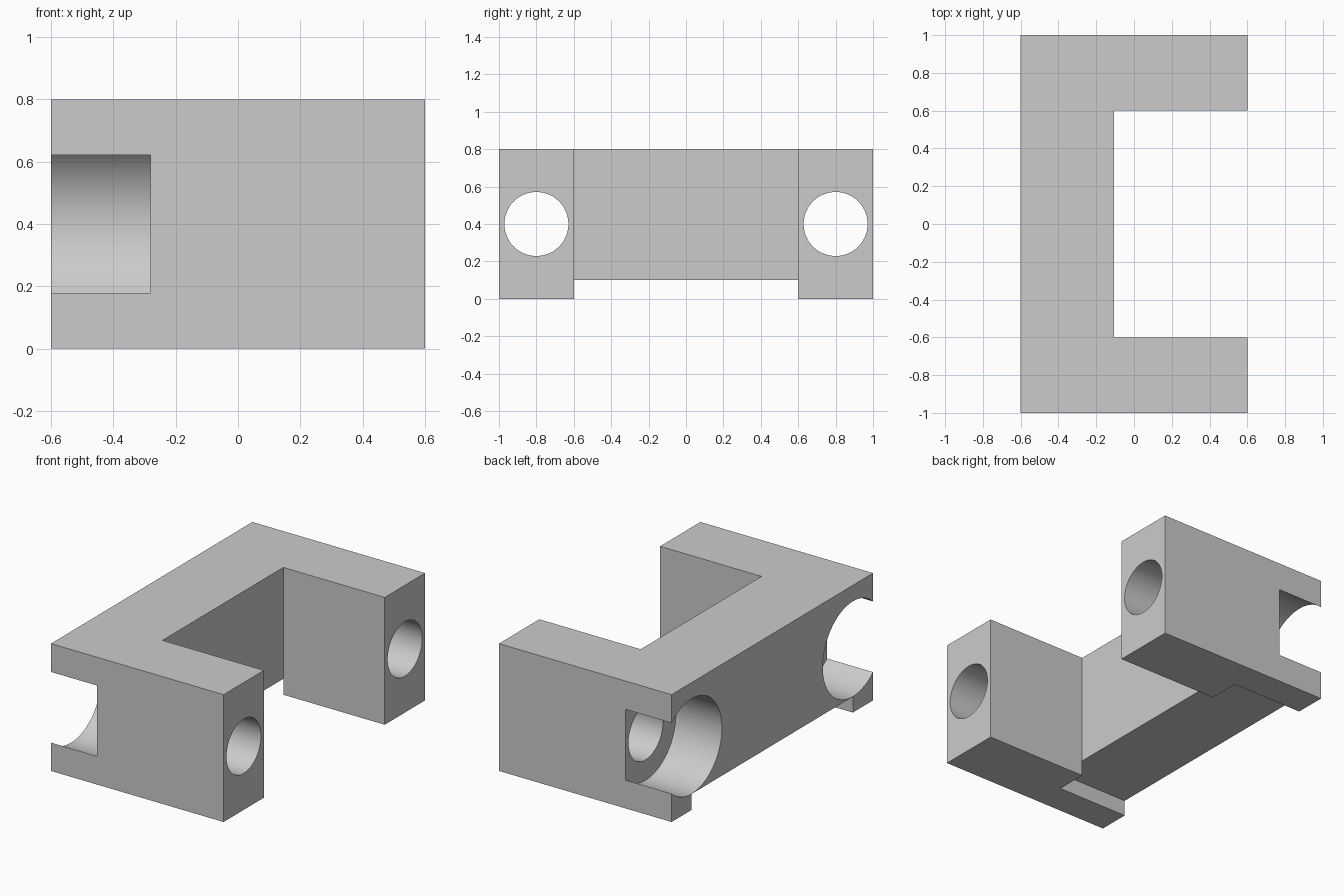
import bpy, bmesh, math
from mathutils import Matrix

if "Cube" in bpy.data.objects:
    bpy.data.objects.remove(bpy.data.objects["Cube"], do_unlink=True)

BAR_X = -0.105     # inner face of the cross bar
BORE_Z = 0.4       # height of the bolt axes
BOLT_Y = 0.8       # distance of the bolt axes from the middle

grey = bpy.data.materials.new("plain grey")
grey.use_nodes = True
grey.diffuse_color = (0.6, 0.6, 0.6, 1)
grey.node_tree.nodes["Principled BSDF"].inputs["Base Color"].default_value = (0.6, 0.6, 0.6, 1)


def finish(name, bm):
    bmesh.ops.recalc_face_normals(bm, faces=bm.faces)
    mesh = bpy.data.meshes.new(name)
    bm.to_mesh(mesh)
    bm.free()
    mesh.materials.append(grey)
    obj = bpy.data.objects.new(name, mesh)
    bpy.context.collection.objects.link(obj)
    return obj


def prism(name, outline, z0, z1):
    """Extrude a plan outline from z0 to z1."""
    bm = bmesh.new()
    face = bm.faces.new([bm.verts.new((x, y, z0)) for x, y in outline])
    top = bmesh.ops.extrude_face_region(bm, geom=[face])["geom"]
    verts = [v for v in top if isinstance(v, bmesh.types.BMVert)]
    bmesh.ops.translate(bm, verts=verts, vec=(0, 0, z1 - z0))
    return finish(name, bm)


def bore(name, radius, x0, x1, y):
    """Cylinder along x."""
    bm = bmesh.new()
    place = Matrix.Translation(((x0 + x1) / 2, y, BORE_Z)) @ Matrix.Rotation(math.pi / 2, 4, "Y")
    bmesh.ops.create_cone(bm, cap_ends=True, segments=96, radius1=radius,
                          radius2=radius, depth=x1 - x0, matrix=place)
    return finish(name, bm)


def cut(target, cutter):
    cutter.hide_render = True
    mod = target.modifiers.new("cut", "BOOLEAN")
    mod.operation = "DIFFERENCE"
    mod.solver = "EXACT"
    mod.object = cutter
    bpy.context.view_layer.objects.active = target
    bpy.ops.object.modifier_apply(modifier=mod.name)
    bpy.data.objects.remove(cutter, do_unlink=True)


# C-shaped body: cross bar with two arms
half = [(BAR_X, 0.6), (0.6, 0.6), (0.6, 1), (-0.6, 1)]
outline = half + [(x, -y) for x, y in reversed(half)]
bracket = prism("bracket", outline, 0, 0.8)

# Shallow recess under the bar, reaching halfway into the arms
recess = [(-0.7, -BOLT_Y), (BAR_X, -BOLT_Y), (BAR_X, BOLT_Y), (-0.7, BOLT_Y)]
cut(bracket, prism("recess_cutter", recess, -0.1, 0.1))

# Bolt holes with wide counterbores that break through the arm sides
for y in (-BOLT_Y, BOLT_Y):
    cut(bracket, bore("counterbore_cutter", 0.299, -0.7, -0.28, y))
    cut(bracket, bore("bolt_hole_cutter", 0.171, -0.5, 0.7, y))

bpy.ops.object.select_all(action="DESELECT")
bracket.select_set(True)
bpy.context.view_layer.objects.active = bracket
bpy.ops.object.shade_smooth_by_angle(angle=math.radians(30))
